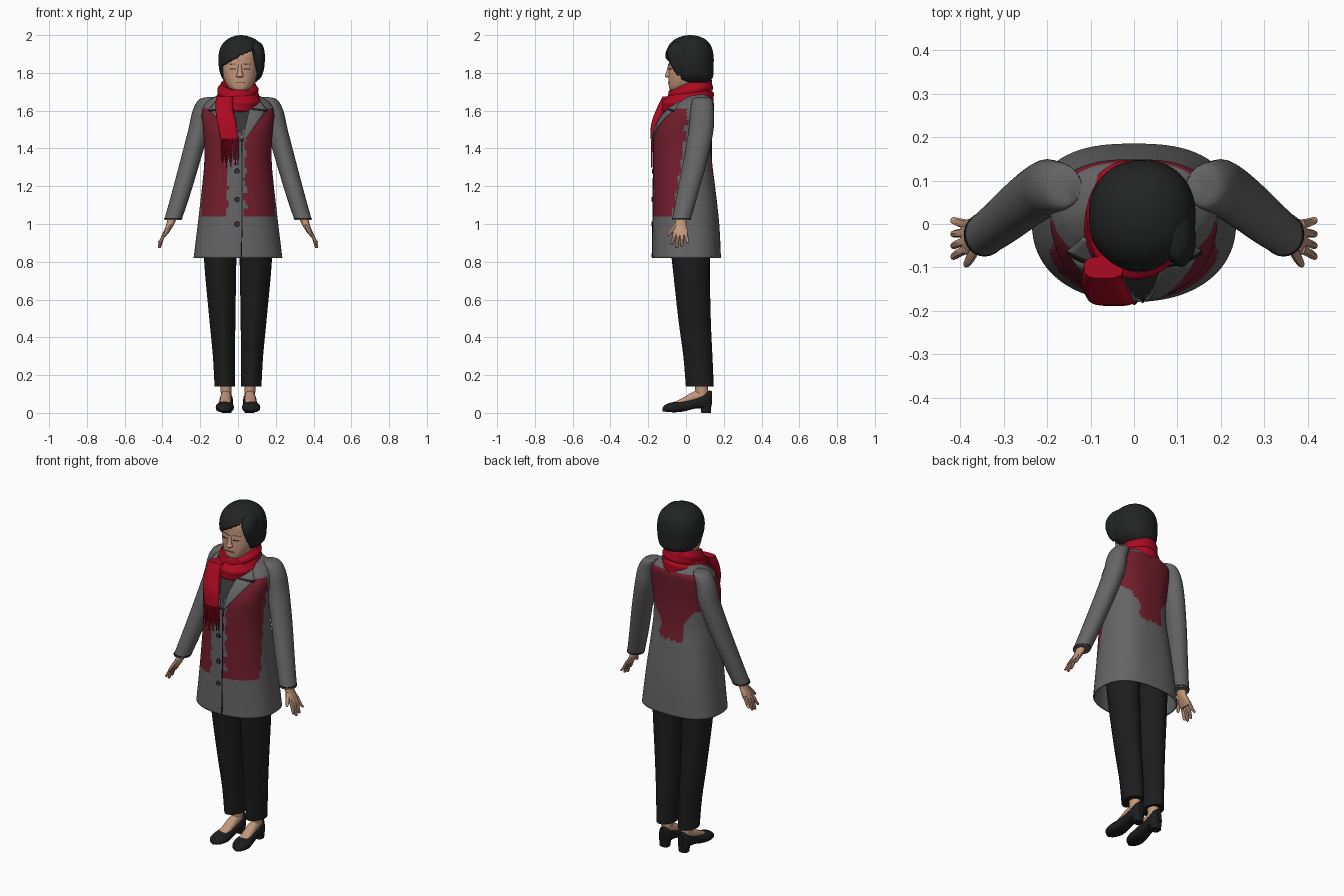
import bpy, bmesh, math
from mathutils import Vector
from mathutils.bvhtree import BVHTree

if "Cube" in bpy.data.objects:
    bpy.data.objects.remove(bpy.data.objects["Cube"])
made = []


def material(name, r, g, b):
    m = bpy.data.materials.new(name)
    m.use_nodes = True
    m.diffuse_color = (r, g, b, 1)
    bsdf = next(n for n in m.node_tree.nodes if n.type == 'BSDF_PRINCIPLED')
    bsdf.inputs["Base Color"].default_value = (r, g, b, 1)
    bsdf.inputs["Roughness"].default_value = 0.8
    return m


GREY = material("coat grey", .13, .13, .13)
MAROON = material("coat dark red", .17, .013, .025)
SCARLET = material("scarf red", .42, .003, .016)
BLACK = material("trouser black", .012, .012, .013)
HAIR = material("hair black", .016, .017, .017)
SKIN = material("skin", .55, .31, .2)
DARK = material("shirt charcoal", .035, .035, .037)
LIP = material("lip brown", .3, .12, .09)


def grid(name, rows, mats, ring=True, loop=False, caps=(0, 0), paint=None, cut=None):
    """Skin a list of equally long point rows into one mesh object."""
    bm = bmesh.new()
    vs = [[bm.verts.new(p) for p in row] for row in rows]
    n = len(rows[0])
    for i in range(len(rows) if loop else len(rows) - 1):
        a, b = vs[i], vs[(i + 1) % len(rows)]
        for j in range(n if ring else n - 1):
            k = (j + 1) % n
            bm.faces.new((a[j], a[k], b[k], b[j]))
    for end, on in zip((0, -1), caps):
        if on:
            bm.faces.new(vs[end])
    if cut:
        doomed = [f for f in bm.faces if cut(*f.calc_center_median())]
        bmesh.ops.delete(bm, geom=doomed, context='FACES')
    bmesh.ops.recalc_face_normals(bm, faces=bm.faces)
    if paint:
        for f in bm.faces:
            f.material_index = paint(*f.calc_center_median())
    me = bpy.data.meshes.new(name)
    bm.to_mesh(me)
    bm.free()
    for m in mats:
        me.materials.append(m)
    ob = bpy.data.objects.new(name, me)
    bpy.context.collection.objects.link(ob)
    made.append(ob)
    return ob


def spline(keys, k):
    """Smooth key tuples with k steps between neighbours."""
    out = []
    for i in range(len(keys) - 1):
        quad = [keys[max(i - 1, 0)], keys[i], keys[i + 1], keys[min(i + 2, len(keys) - 1)]]
        for s in range(k):
            t = s / k
            out.append([b + t / 2 * (c - a + t * (2*a - 5*b + 4*c - d + t * (3*(b - c) + d - a)))
                        for a, b, c, d in zip(*quad)])
    return out + [list(keys[-1])]


def loft(name, keys, mat, k=4, n=20, side=1, axis='z', power=(2, 2), caps=(1, 1), **extra):
    """Rings (x, y, z, rx, ry) along z, or (x, z, y, rx, rz) along y."""
    rows = []
    for x, y, z, rx, ry in spline(keys, k):
        row = []
        for j in range(n):
            a = math.tau * j / n
            c, s = math.cos(a), math.sin(a)
            e = 2 / power[s > 0]
            u = x + rx * math.copysign(abs(c) ** e, c)
            v = y + ry * math.copysign(abs(s) ** e, s)
            row.append((side * u, v, z) if axis == 'z' else (side * u, z, v))
        rows.append(row)
    mats = mat if isinstance(mat, list) else [mat]
    return grid(name, rows, mats, caps=caps, **extra)


def thicken(ob, t):
    mod = ob.modifiers.new("thickness", 'SOLIDIFY')
    mod.thickness = t


def plate(name, target, edge_a, edge_b, mat, lift=.004, steps=8):
    """Thin plate between two front-view lines, laid on the target's front."""
    rows = []
    for i in range(steps + 1):
        a = Vector(edge_a[0]).lerp(Vector(edge_a[1]), i / steps)
        b = Vector(edge_b[0]).lerp(Vector(edge_b[1]), i / steps)
        row = []
        for j in range(7):
            p = a.lerp(b, j / 6)
            hit = target.ray_cast(Vector((p.x, -1, p.y)), Vector((0, 1, 0)))[0]
            row.append((p.x, (hit.y if hit else 0) - lift, p.y))
        rows.append(row)
    ob = grid(name, rows, [mat], ring=False)
    for f in ob.data.polygons:
        if f.normal.y > 0:
            f.flip()
    thicken(ob, lift)


def tree(ob):
    return BVHTree.FromPolygons([v.co for v in ob.data.vertices],
                                [p.vertices for p in ob.data.polygons])


# Coat body with dark red panels and a shirt opening
def coat_paint(x, y, z):
    wob = .006 * math.sin(70 * z) + .004 * math.sin(150 * x)
    if y < 0 and z > 1.46 and abs(x - .015) < (z - 1.46) * .4:
        return 2
    if y > .05:
        half = .17 if z > 1.45 else max(.075, .17 - (1.45 - z) * 1.1)
        return int(1.25 + wob < z < 1.65 and abs(x) < half + wob)
    inside = 1.04 + wob < z < 1.61 and y < -.07 + (z - 1.05) * .15 + wob
    if x > 0:
        return int(inside and x > .04 + wob and z < 1.45 + (x - .03) * 1.5)
    return int(inside and x < -.055 + wob)


coat = loft("coat_body", [(0, .003, .82, .235, .182), (0, 0, 1, .213, .176), (0, -.01, 1.2, .19, .164),
                          (0, -.017, 1.32, .179, .156), (0, -.018, 1.42, .179, .155),
                          (0, -.012, 1.5, .185, .152), (0, .012, 1.58, .192, .134),
                          (0, .04, 1.635, .175, .108), (0, .05, 1.67, .13, .08), (0, .05, 1.7, .07, .06)],
            [GREY, MAROON, DARK], k=10, n=112, power=(2.2, 2.6), caps=(0, 1), paint=coat_paint)
thicken(coat, .008)
front = tree(coat)
for s, label in ((1, "left"), (-1, "right")):
    plate(label + "_lapel", front, ((.02 + .005 * s, 1.44), (.015 + .05 * s, 1.63)),
          ((.02 + .012 * s, 1.44), (.145 * s, 1.595)), GREY, .008)
    plate(label + "_collar", front, ((.06 * s, 1.615), (.06 * s, 1.66)),
          ((.155 * s, 1.605), (.12 * s, 1.65)), GREY, .009)
    plate(label + "_lapel_seam", front, ((.07 * s, 1.607), (.07 * s, 1.612)),
          ((.155 * s, 1.598), (.155 * s, 1.603)), BLACK, .0095)
plate("coat_front_edge", front, ((.017, .825), (.02, 1.45)), ((.022, .825), (.025, 1.45)), BLACK, .003, 30)
for i, z in enumerate((1.0, 1.13, 1.28)):
    y = front.ray_cast(Vector((-.005, -1, z)), Vector((0, 1, 0)))[0].y
    loft(f"button_{i + 1}", [(-.005, z, y - .007, .012, .012), (-.005, z, y + .002, .014, .014)],
         DARK, k=1, axis='y')

# Mirrored limbs
for s, label in ((1, "left_"), (-1, "right_")):
    loft(label + "sleeve", [(.14, .085, 1.672, .02, .03), (.165, .086, 1.658, .042, .052),
                            (.19, .085, 1.6, .05, .062), (.208, .08, 1.5, .055, .066),
                            (.254, .048, 1.33, .053, .063), (.302, .008, 1.16, .05, .056),
                            (.345, -.025, 1.02, .046, .049)], GREY, side=s, k=5, n=24)
    loft(label + "cuff_seam", [(.342, -.023, 1.032, .048, .051), (.344, -.024, 1.026, .048, .051)],
         BLACK, side=s, k=1, n=24)
    # Hand
    loft(label + "palm", [(.345, -.025, 1.05, .026, .028), (.358, -.028, 1.0, .021, .031),
                          (.378, -.03, .96, .016, .042), (.388, -.03, .94, .011, .038)], SKIN, side=s, n=14)
    for i, (y, z) in enumerate(((-.075, .89), (-.05, .872), (-.023, .878), (.008, .9))):
        base = -.058 + .019 * i
        loft(f"{label}finger_{i + 1}", [(.384, base, .96, .01, .011), (.403, (base + y) / 2, .92, .01, .01),
                                        (.415, y, z + .005, .008, .008), (.416, y, z, .003, .003)],
             SKIN, side=s, n=8)
    loft(label + "thumb", [(.36, -.048, 1.0, .011, .013), (.375, -.075, .965, .011, .012),
                           (.385, -.092, .94, .008, .008), (.386, -.094, .934, .003, .003)], SKIN, side=s, n=8)
    # Trousers, foot and shoe
    loft(label + "trouser_leg", [(.07, .073, .14, .054, .074), (.074, .063, .3, .059, .077),
                                 (.083, .045, .5, .069, .086), (.094, .026, .8, .085, .1),
                                 (.095, .02, .98, .085, .115)], BLACK, side=s, power=(1.75, 1.85), n=28)
    loft(label + "ankle", [(.062, .088, .05, .03, .036), (.063, .084, .1, .028, .034),
                           (.065, .08, .2, .031, .036)], SKIN, side=s)
    loft(label + "foot", [(.068, .045, -.06, .028, .012), (.066, .062, -.01, .03, .022),
                          (.064, .082, .04, .029, .03), (.062, .09, .09, .027, .035)], SKIN, side=s, axis='y')
    loft(label + "shoe", [(.074, .018, -.125, .012, .009), (.073, .026, -.105, .037, .02),
                          (.07, .031, -.06, .048, .028), (.067, .038, -.01, .042, .03),
                          (.064, .053, .05, .036, .03), (.062, .07, .11, .034, .045),
                          (.061, .08, .137, .015, .036)], BLACK, side=s, axis='y', power=(3, 2))
    loft(label + "shoe_heel", [(.062, .106, 0, .026, .025), (.062, .106, .06, .031, .03)],
         BLACK, side=s, k=2, power=(3, 3))

# Head and face
loft("neck", [(0, .05, 1.6, .052, .052), (.008, .035, 1.78, .05, .055)], SKIN)
head = loft("head", [(.01, -.048, 1.702, .03, .028), (.01, -.03, 1.715, .052, .058),
                     (.01, -.008, 1.745, .075, .084), (.01, .004, 1.79, .09, .096),
                     (.01, .01, 1.85, .094, .1), (.015, .015, 1.91, .09, .098),
                     (.018, .02, 1.96, .055, .06)], SKIN, k=6, n=40, power=(2.2, 2))
loft("nose", [(.01, -.088, 1.775, .012, .014), (.01, -.094, 1.784, .02, .018),
              (.01, -.092, 1.8, .014, .014), (.01, -.084, 1.845, .009, .01)], SKIN, n=12)
face = tree(head)
plate("lips", face, ((-.017, 1.746), (-.017, 1.752)), ((.037, 1.746), (.037, 1.752)), LIP)
for s, label in ((1, "left_"), (-1, "right_")):
    x = .01 + .038 * s
    plate(label + "eye", face, ((x - .015, 1.819), (x - .015, 1.823)),
          ((x + .015, 1.818), (x + .015, 1.822)), HAIR, .003)
    plate(label + "eyebrow", face, ((x - .018, 1.846), (x - .018, 1.85)),
          ((x + .02, 1.845), (x + .02, 1.849)), LIP, .003)


# Swept hair with an open face
def face_gap(x, y, z):
    return y < -.025 - .25 * max(0, z - 1.8) and z < 1.885 + .55 * x - 3 * max(0, x - .08)


hair = loft("hair", [(.015, .045, 1.75, .078, .078), (.018, .034, 1.78, .106, .109),
                     (.019, .022, 1.83, .12, .124), (.019, .018, 1.89, .122, .128),
                     (.019, .02, 1.94, .109, .114), (.018, .022, 1.975, .078, .084),
                     (.016, .022, 1.994, .038, .043), (.016, .022, 2, .006, .008)],
            HAIR, k=9, n=100, power=(2.1, 2.2), caps=(1, 1), cut=face_gap)
thicken(hair, .014)
loft("side_lock", [(.112, -.025, 1.785, .008, .02), (.114, -.03, 1.83, .022, .045),
                   (.108, -.035, 1.9, .034, .064), (.098, -.025, 1.95, .03, .055),
                   (.09, -.015, 1.97, .008, .015)], HAIR, k=6, n=24)


# Scarf wraps with soft folds
def wrap(name, cy, rx, ry, z, tilt, wide, tall, phase):
    rows = []
    for i in range(56):
        a = math.tau * i / 56
        row = []
        for j in range(28):
            b = math.tau * j / 28
            fold = 1 + .09 * math.sin(6 * b + 2 * a + phase)
            r = wide * math.cos(b) * fold
            row.append(((rx + r) * math.cos(a), cy + (ry + r) * math.sin(a),
                        z + tilt * math.sin(a) + tall * math.sin(b) * fold))
        rows.append(row)
    grid(name, rows, [SCARLET], loop=True)


wrap("scarf_upper_wrap", .022, .078, .09, 1.7, .03, .03, .046, 0)
wrap("scarf_lower_wrap", .01, .086, .104, 1.65, .022, .034, .046, 2)
loft("scarf_tail", [(-.07, -.1, 1.675, .045, .025), (-.073, -.13, 1.61, .047, .026),
                    (-.058, -.166, 1.53, .05, .018), (-.046, -.176, 1.45, .046, .013)],
     SCARLET, k=6, n=28, power=(3, 3))
for i in range(9):
    x = -.086 + .0105 * i
    z = 1.32 + .02 * math.sin(i * 2.3)
    loft(f"scarf_fringe_{i + 1}", [(x, -.177, 1.46, .005, .007), (x + .003 * math.sin(i), -.181, 1.39, .0045, .006),
                                   (x + .004 * math.cos(i * 3), -.181, z, .003, .004)],
         SCARLET, k=3, n=6)

# Smooth shading with sharp edges kept
bpy.ops.object.select_all(action='DESELECT')
for ob in made:
    ob.select_set(True)
bpy.context.view_layer.objects.active = made[0]
bpy.ops.object.shade_smooth_by_angle(angle=math.radians(40))
